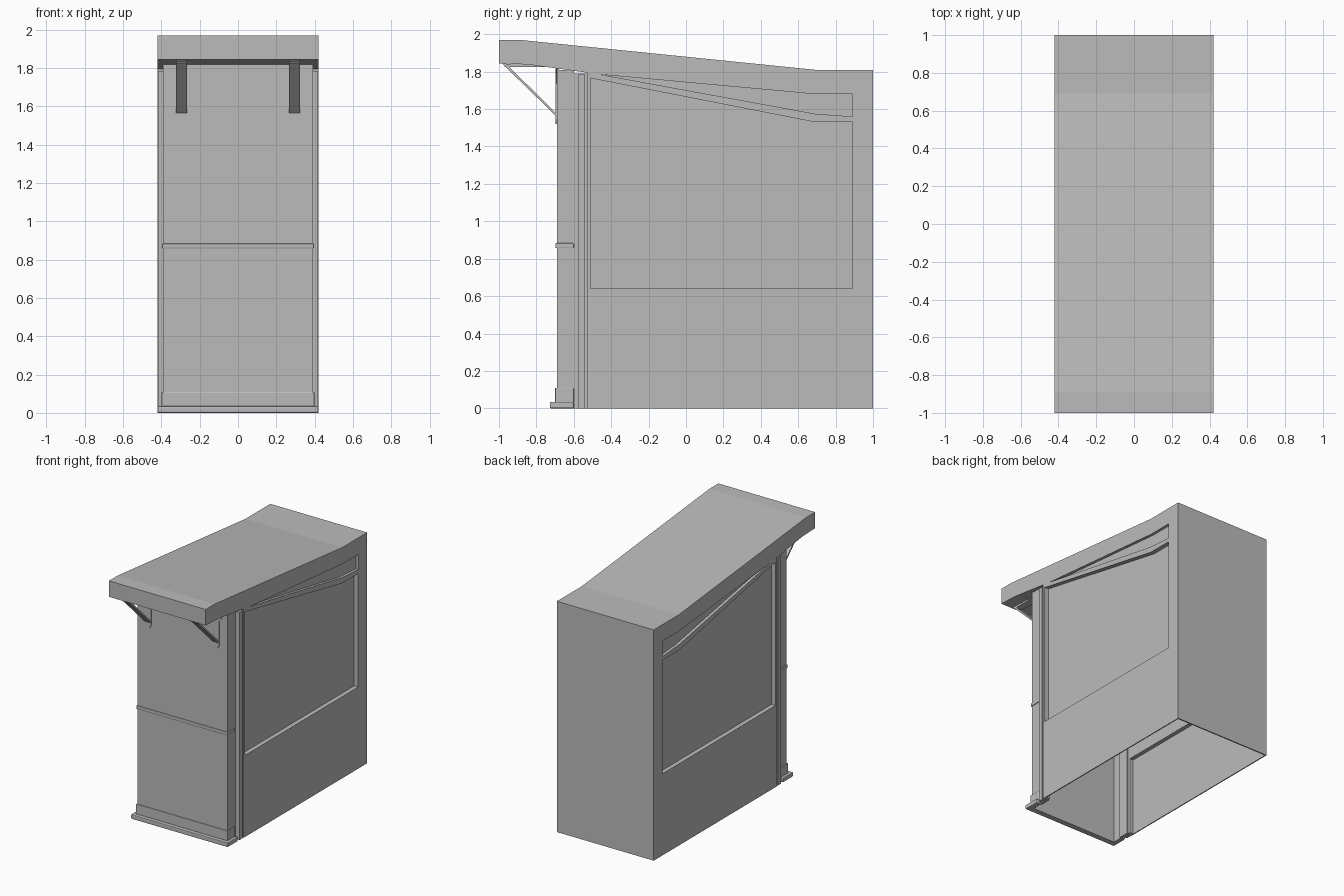
import bpy, bmesh

cube = bpy.data.objects.get("Cube")
if cube:
    bpy.data.objects.remove(cube, do_unlink=True)

grey = bpy.data.materials.new("plain_grey")
grey.use_nodes = True
grey.diffuse_color = (0.5, 0.5, 0.5, 1)
grey.node_tree.nodes["Principled BSDF"].inputs["Base Color"].default_value = (0.5, 0.5, 0.5, 1)


def prism(name, points, lo, hi, axis="x"):
    """Extrude a profile: (y, z) points along x, or (x, z) points along y."""
    def place(p, d):
        return (d, p[0], p[1]) if axis == "x" else (p[0], d, p[1])
    bm = bmesh.new()
    a = [bm.verts.new(place(p, lo)) for p in points]
    b = [bm.verts.new(place(p, hi)) for p in points]
    bm.faces.new(a)
    bm.faces.new(b[::-1])
    n = len(points)
    for i in range(n):
        j = (i + 1) % n
        bm.faces.new((a[i], b[i], b[j], a[j]))
    bmesh.ops.recalc_face_normals(bm, faces=bm.faces)
    mesh = bpy.data.meshes.new(name)
    bm.to_mesh(mesh)
    bm.free()
    ob = bpy.data.objects.new(name, mesh)
    mesh.materials.append(grey)
    bpy.context.collection.objects.link(ob)
    return ob


def box(name, x, y, z, bevel=0):
    ob = prism(name, [(y[0], z[0]), (y[1], z[0]), (y[1], z[1]), (y[0], z[1])], *x)
    if bevel:
        mod = ob.modifiers.new("soft_edges", "BEVEL")
        mod.width, mod.segments = bevel, 2
    return ob


def cut(target, cutter):
    cutter.hide_render = True
    mod = target.modifiers.new("cut", "BOOLEAN")
    mod.operation, mod.solver, mod.object = "DIFFERENCE", "EXACT", cutter
    bpy.context.view_layer.objects.active = target
    bpy.ops.object.modifier_apply(modifier=mod.name)
    bpy.data.objects.remove(cutter, do_unlink=True)


def sided(x0, x1, s):
    return sorted((s * x0, s * x1))


W = 0.42

# Main housing with overhanging canopy
body = prism("housing", [(-0.53, 0), (1, 0), (1, 1.81), (0.69, 1.81), (-0.89, 1.97), (-1, 1.97),
                         (-1, 1.845), (-0.84, 1.838), (-0.53, 1.795)], -W, W)

# Hollow inside, open at the bottom and front
cut(body, prism("upper_cavity", [(-0.6, -0.1), (0.985, -0.1), (0.985, 1.5),
                                 (0.69, 1.5), (-0.6, 1.73)], -0.38, 0.38))
cut(body, box("lower_cavity", (-0.412, 0.412), (-0.5, 0.99), (-0.2, 0.62)))

# Side recesses: large panel, and a tapering slot above the sloping rail
panel = [(-0.51, 0.64), (0.89, 0.64), (0.89, 1.53), (0.69, 1.53), (-0.51, 1.765)]
slot = [(-0.46, 1.785), (0.69, 1.575), (0.891, 1.56), (0.891, 1.68), (0.69, 1.68)]
for s in (-1, 1):
    cut(body, prism("panel_cutter", panel, *sided(0.385, 0.5, s)))
    cut(body, prism("slot_cutter", slot, *sided(0.398, 0.5, s)))

# Front panel with trims
box("front_panel", (-0.39, 0.39), (-0.69, -0.68), (0, 1.818))
box("middle_trim", (-0.396, 0.396), (-0.698, -0.685), (0.857, 0.883), 0.005)
box("skirting", (-0.398, 0.398), (-0.70, -0.685), (0.03, 0.11), 0.006)
box("base_front", (-W, W), (-0.728, -0.68), (0, 0.035), 0.006)

for s, side in ((-1, "right"), (1, "left")):
    # Returns of the front panel and its trims
    box(side + "_return", sided(0.38, 0.39, s), (-0.69, -0.60), (0, 1.808))
    box(side + "_middle_trim", sided(0.385, 0.396, s), (-0.698, -0.60), (0.857, 0.883), 0.004)
    box(side + "_skirting", sided(0.385, 0.398, s), (-0.70, -0.60), (0.03, 0.11), 0.004)
    box(side + "_base", sided(0.38, W, s), (-0.728, -0.60), (0, 0.035), 0.006)
    # Corner post with grooves either side
    box(side + "_groove", sided(0.37, 0.385, s), (-0.605, -0.52), (0, 1.79))
    box(side + "_post", sided(0.37, 0.418, s), (-0.578, -0.54), (0, 1.785))

    # Canopy bracket: wall plate, strut, flared gusset and top plate
    c, h = 0.295 * s, 0.028
    prism(side + "_bracket_plate",
          [(c - h, 1.825), (c - h, 1.545), (c - h / 2, 1.52), (c + h / 2, 1.52),
           (c + h, 1.545), (c + h, 1.825)], -0.697, -0.688, "y")
    prism(side + "_bracket_strut",
          [(-0.985, 1.845), (-0.692, 1.56), (-0.692, 1.575), (-0.965, 1.845)], c - h, c + h)
    prism(side + "_bracket_gusset",
          [(c - 0.095, 1.825), (c, 1.70), (c + 0.095, 1.825)], -0.695, -0.688, "y")
    box(side + "_bracket_top", (c - h, c + h), (-0.97, -0.69), (1.825, 1.842))
